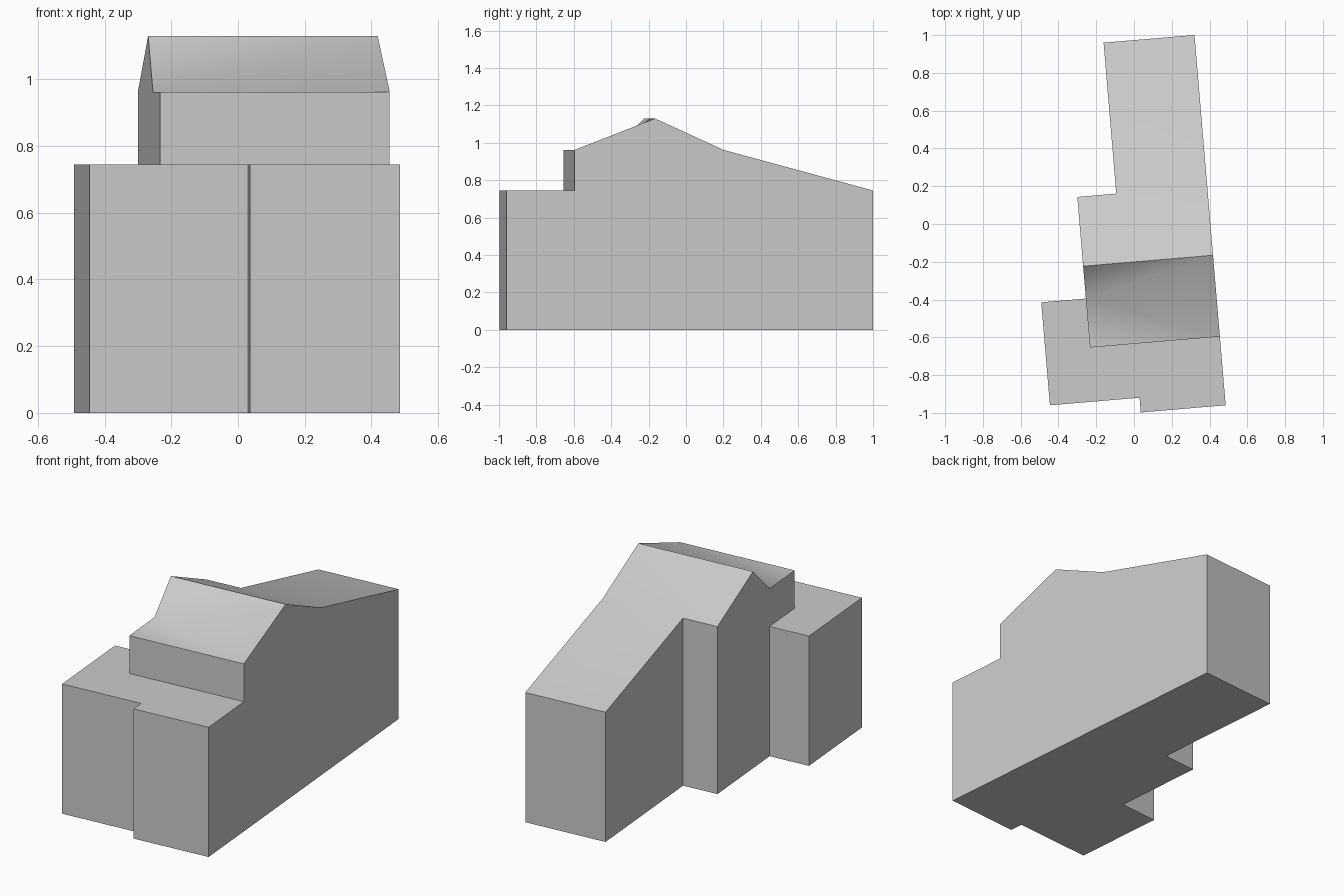
import bpy
import bmesh
from math import radians
from mathutils import Matrix

cube = bpy.data.objects.get("Cube")
if cube:
    bpy.data.objects.remove(cube, do_unlink=True)

# Plan lines of the building, before it is turned on its plot
EAST, WING, STEP, WEST, JOG = 0.403, -0.08, -0.287, -0.524, -0.048
FRONT, PORCH, UPPER, NOTCH, RIDGE, BEND, BACK = (
    -0.997, -0.919, -0.632, -0.372, -0.2, 0.168, 0.97)
LEVELS = {"0": 0.0, "1": 0.745, "2": 0.962, "3": 1.13}  # floor, low roof, eaves, ridge

# Plan corners: A to J run round the footprint, K to P are roof corners
PLAN = {
    "A": (EAST, FRONT), "B": (EAST, BACK), "C": (WING, BACK), "D": (WING, BEND),
    "E": (STEP, BEND), "F": (STEP, NOTCH), "G": (WEST, NOTCH), "H": (WEST, PORCH),
    "I": (JOG, PORCH), "J": (JOG, FRONT),
    "K": (EAST, UPPER), "L": (STEP, UPPER),
    "M": (EAST, RIDGE), "N": (STEP, RIDGE), "P": (EAST, BEND),
}

# Each face lists its corners as plan letter plus level
FACES = [
    "A0 B0 C0 D0 E0 F0 G0 H0 I0 J0",     # floor
    "A0 B0 B1 P2 M3 K2 K1 A1",           # long gable wall
    "B0 C0 C1 B1",                       # back wall
    "C0 D0 D2 C1",                       # rear wing side
    "D0 E0 E2 D2",                       # rear return
    "E0 F0 F1 F2 N3 E2",                 # short gable wall
    "J1 A1 K1 L1 F1 G1 H1 I1",           # low flat roof
    "L1 K1 K2 L2", "F1 L1 L2 F2",        # upper storey walls
    "L2 K2 F2", "K2 M3 F2", "F2 M3 N3",  # folded front roof
    "N3 M3 P2 D2 E2", "D2 P2 B1 C1",     # back roof and its lower slope
]
# Plain walls of the low front part
for a, b in ("FG", "GH", "HI", "IJ", "JA"):
    FACES.append(f"{a}0 {b}0 {b}1 {a}1")


def build_shell(name, faces, material):
    bm = bmesh.new()
    corners = {}
    for face in faces:
        keys = face.split()
        for key in keys:
            if key not in corners:
                corners[key] = bm.verts.new((*PLAN[key[0]], LEVELS[key[1]]))
        bm.faces.new([corners[key] for key in keys]).smooth = True
    bmesh.ops.recalc_face_normals(bm, faces=bm.faces[:])
    bm.transform(Matrix.Rotation(radians(4.81), 4, "Z"))
    mesh = bpy.data.meshes.new(name)
    bm.to_mesh(mesh)
    bm.free()
    mesh.set_sharp_from_angle(angle=radians(30))
    mesh.materials.append(material)
    obj = bpy.data.objects.new(name, mesh)
    bpy.context.collection.objects.link(obj)
    return obj


# One plain grey
grey = bpy.data.materials.new("light_grey")
grey.use_nodes = True
colour = (0.6, 0.6, 0.6, 1)
grey.diffuse_color = colour
grey.node_tree.nodes["Principled BSDF"].inputs["Base Color"].default_value = colour

build_shell("house_shell", FACES, grey)
